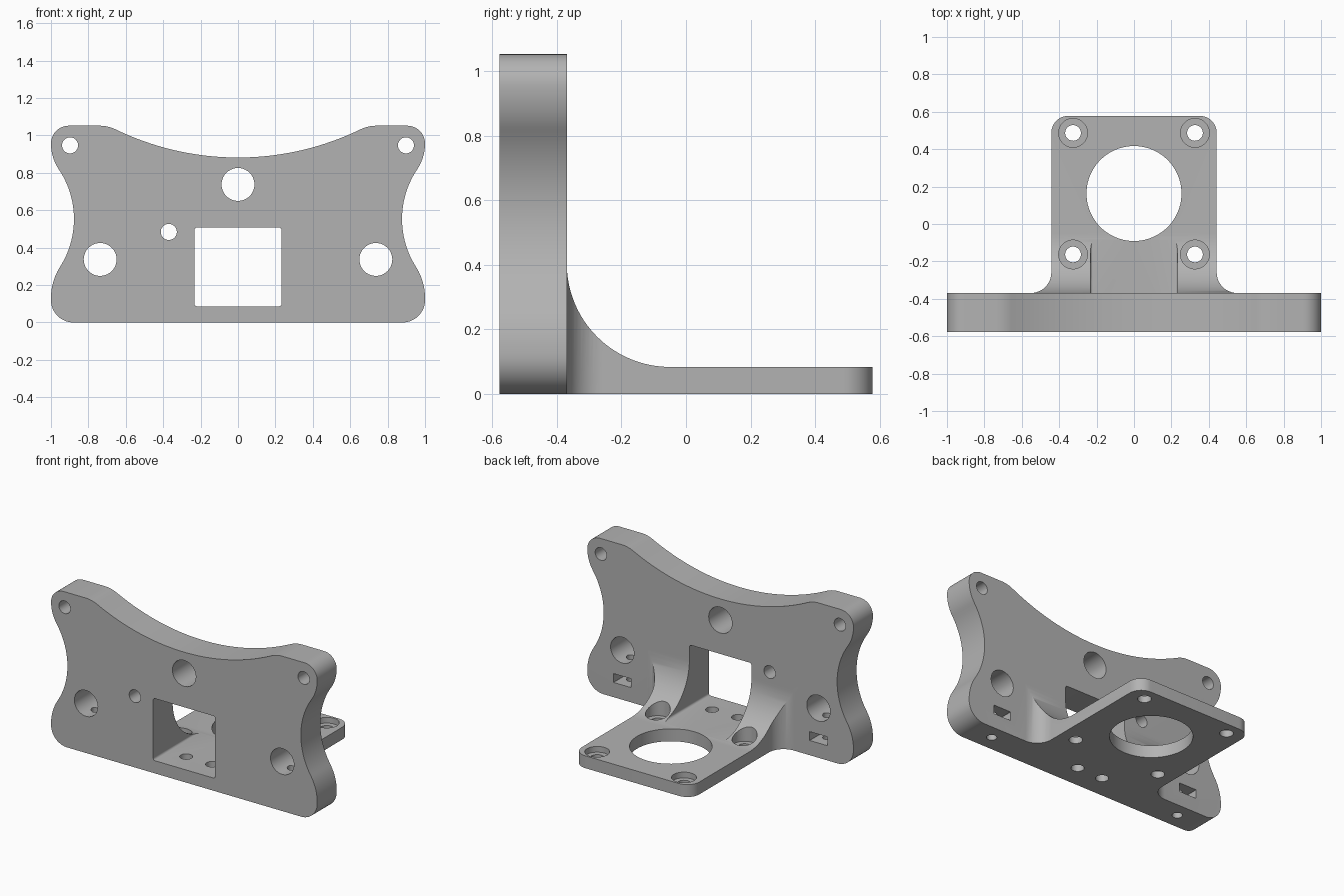
import bpy, bmesh, math

if "Cube" in bpy.data.objects:
    bpy.data.objects.remove(bpy.data.objects["Cube"])

PI = math.pi


def arc(cx, cy, r, a0, a1, n=12):
    return [(cx + r * math.cos(a0 + (a1 - a0) * i / n),
             cy + r * math.sin(a0 + (a1 - a0) * i / n)) for i in range(n + 1)]


def clean(pts):
    out = []
    for p in pts:
        if not out or math.dist(p, out[-1]) > 1e-4:
            out.append(p)
    if math.dist(out[0], out[-1]) < 1e-4:
        out.pop()
    return out


def prism(name, pts, axis, a, b):
    """Extrude a 2D outline along x, y or z from a to b."""
    place = {'x': lambda p, t: (t, p[0], p[1]),
             'y': lambda p, t: (p[0], t, p[1]),
             'z': lambda p, t: (p[0], p[1], t)}[axis]
    pts = clean(pts)
    n = len(pts)
    bm = bmesh.new()
    lo = [bm.verts.new(place(p, a)) for p in pts]
    hi = [bm.verts.new(place(p, b)) for p in pts]
    bm.faces.new(lo)
    bm.faces.new(hi)
    for i in range(n):
        j = (i + 1) % n
        bm.faces.new((lo[i], lo[j], hi[j], hi[i]))
    bmesh.ops.recalc_face_normals(bm, faces=bm.faces)
    me = bpy.data.meshes.new(name)
    bm.to_mesh(me)
    bm.free()
    ob = bpy.data.objects.new(name, me)
    bpy.context.collection.objects.link(ob)
    return ob


def combine(ob, other, op):
    mod = ob.modifiers.new("combine", 'BOOLEAN')
    mod.operation, mod.solver, mod.object = op, 'EXACT', other
    bpy.context.view_layer.objects.active = ob
    bpy.ops.object.modifier_apply(modifier=mod.name)
    bpy.data.objects.remove(other)


def rounded(x0, x1, y0, y1, r, n=4):
    return (arc(x1 - r, y0 + r, r, -PI / 2, 0, n) + arc(x1 - r, y1 - r, r, 0, PI / 2, n)
            + arc(x0 + r, y1 - r, r, PI / 2, PI, n) + arc(x0 + r, y0 + r, r, PI, 1.5 * PI, n))


def mirror(half):
    return half + [(-x, y) for x, y in reversed(half) if abs(x) > 1e-5]


FRONT, BACK, TOP, FLOOR = -0.578, -0.369, 1.052, 0.084

# Upright plate: waisted sides, scooped top
wx, wz, wr = 1.352, 0.553, 0.475          # waist circle
z1, z2 = 0.13, 0.957                      # ends of the side bulges


def bulge(zc):
    k, d = wx - 1, abs(zc - wz)
    r = (k * k + d * d - wr * wr) / (2 * (wr - k))
    return r, math.atan2(d, k + r)


r1, a1 = bulge(z1)
r2, a2 = bulge(z2)
sr, fx = 1.5, 0.74                        # scoop radius, start of the top fillet
sz = 0.882 + sr
h = sz - TOP
fr = (fx * fx + h * h - sr * sr) / (2 * (sr - h))
half = (arc(0.88, 0.12, 0.12, -PI / 2, 0)
        + arc(1 - r1, z1, r1, 0, a1)
        + arc(wx, wz, wr, PI + a1, PI - a2, 24)
        + arc(1 - r2, z2, r2, -a2, 0)
        + arc(0.905, z2, 0.095, 0, PI / 2)
        + arc(fx, TOP - fr, fr, PI / 2, math.atan2(h + fr, -fx))
        + arc(0, sz, sr, math.atan2(-h - fr, fx), -PI / 2, 20))
mount = prism("motor_mount", mirror(half), 'y', FRONT, BACK)

# Base shelf with gussets: footprint cut by the curved side profile
w, f, c = 0.442, 0.11, 0.09
foot = ([(w + f, -0.45)] + arc(w + f, BACK + f, f, 1.5 * PI, PI)
        + arc(w - c, 0.578 - c, c, 0, PI / 2))
shelf = prism("shelf", mirror(foot), 'z', 0, 0.6)
g = 0.32
side = ([(-0.5, 0), (0.7, 0), (0.7, FLOOR)]
        + arc(BACK + g, FLOOR + g, g, 1.5 * PI, PI, 32) + [(-0.5, FLOOR + g)])
combine(shelf, prism("side_profile", side, 'x', -0.8, 0.8), 'INTERSECT')
combine(mount, shelf, 'UNION')


def cut(outline, axis, a, b):
    combine(mount, prism("cutter", outline, axis, a, b), 'DIFFERENCE')


def hole(u, v, r, axis, a, b, n=40):
    cut(arc(u, v, r, 0, 2 * PI, n), axis, a, b)


# Window, running back between the gussets
cut(rounded(-0.233, 0.233, 0.086, 0.508, 0.015), 'y', -0.7, 0.0)

# Central openings
hole(0, 0.738, 0.088, 'y', -0.7, -0.2)
hole(-0.37, 0.484, 0.043, 'y', -0.7, -0.2)
hole(0, 0.163, 0.254, 'z', -0.1, 0.3, 80)

for s in (-1, 1):
    # Plate corner holes and rod bores
    hole(s * 0.898, 0.947, 0.043, 'y', -0.7, -0.2)
    hole(s * 0.737, 0.337, 0.088, 'y', -0.7, -0.2)
    # Clamp screw hole and nut slot below each bore
    hole(s * 0.737, -0.469, 0.032, 'z', -0.1, 0.337, 24)
    cut(rounded(s * 0.737 - 0.066, s * 0.737 + 0.066, 0.1, 0.16, 0.001, 1), 'y', -0.535, -0.2)
    # Small floor holes in the window
    hole(s * 0.097, -0.418, 0.04, 'z', -0.1, 0.2)
    # Counterbored screw holes in the shelf
    for y in (-0.163, 0.487):
        hole(s * 0.326, y, 0.042, 'z', -0.1, 0.3)
        hole(s * 0.326, y, 0.077, 'z', 0.045, 0.5)

# Finish
mat = bpy.data.materials.new("light grey")
mat.diffuse_color = (0.45, 0.45, 0.45, 1)
mat.use_nodes = True
mat.node_tree.nodes["Principled BSDF"].inputs["Base Color"].default_value = mat.diffuse_color
mount.data.materials.clear()
mount.data.materials.append(mat)
for p in mount.data.polygons:
    p.material_index = 0
bpy.ops.object.select_all(action='DESELECT')
mount.select_set(True)
bpy.context.view_layer.objects.active = mount
bpy.ops.object.shade_smooth_by_angle(angle=math.radians(30))
